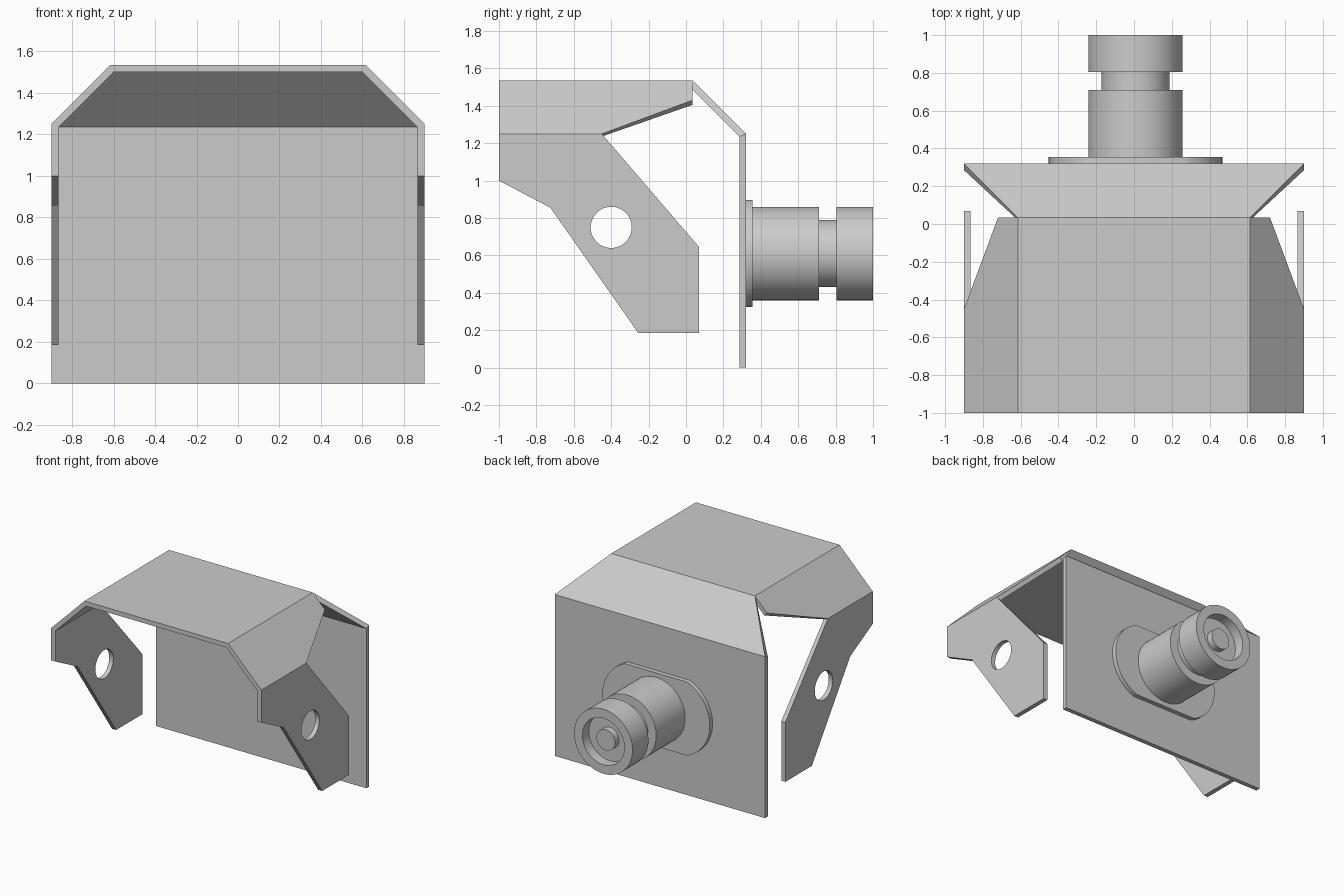
import bpy, bmesh, math

if "Cube" in bpy.data.objects:
    bpy.data.objects.remove(bpy.data.objects["Cube"])

T = 0.035                              # sheet thickness
M = T * math.tan(math.radians(22.5))   # mitre shift at a 45 degree fold
D = T * math.sqrt(0.5)                 # axis shift of a 45 degree panel
CX, CZ = 0.008, 0.61                   # connector axis


def finish(name, bm, smooth=False):
    bmesh.ops.remove_doubles(bm, verts=bm.verts, dist=1e-5)
    bmesh.ops.recalc_face_normals(bm, faces=bm.faces)
    mesh = bpy.data.meshes.new(name)
    bm.to_mesh(mesh)
    bm.free()
    ob = bpy.data.objects.new(name, mesh)
    bpy.context.collection.objects.link(ob)
    if smooth:
        bpy.ops.object.select_all(action='DESELECT')
        ob.select_set(True)
        bpy.context.view_layer.objects.active = ob
        bpy.ops.object.shade_smooth_by_angle(angle=math.radians(30))
    return ob


def panel(name, outer, inner, smooth=False):
    """Solid plate between two matching outlines."""
    bm = bmesh.new()
    a = [bm.verts.new(p) for p in outer]
    b = [bm.verts.new(p) for p in inner]
    bm.faces.new(a)
    bm.faces.new(b[::-1])
    n = len(a)
    for i in range(n):
        j = (i + 1) % n
        bm.faces.new((a[i], b[i], b[j], a[j]))
    return finish(name, bm, smooth)


def mirror_x(ob):
    mod = ob.modifiers.new("mirror", 'MIRROR')
    mod.use_mirror_merge = False


def strip(w0, y0, z0, w1, y1, z1):
    return [(-w0, y0, z0), (w0, y0, z0), (w1, y1, z1), (-w1, y1, z1)]


W, R = 0.9, 0.615          # half widths at the wall and at the roof
ZF, ZT = 1.25, 1.535       # fold height and roof height
YB, YR, YF = 0.32, 0.035, -1.0

# Back plate, sloped back and roof, mitred along the folds
panel("back_plate", strip(W, YB, 0, W, YB, ZF),
      strip(W, YB - T, 0, W, YB - T, ZF - M))
panel("back_slope", strip(W, YB, ZF, R, YR, ZT),
      strip(W, YB - T, ZF - M, R, YR - M, ZT - T))
panel("roof", strip(R, YF, ZT, R, YR, ZT),
      strip(R - M, YF, ZT - T, R - M, YR - M, ZT - T))

# Sloped shoulders
shoulder = panel("side_slope",
                 [(R, YF, ZT), (R, YR, ZT), (0.72, YR, 1.43), (W, -0.45, ZF), (W, YF, ZF)],
                 [(R - M, YF, ZT - T), (R - M, YR, ZT - T), (0.72 - D, YR, 1.43 - D),
                  (W - T, -0.45, ZF - M), (W - T, YF, ZF - M)])
mirror_x(shoulder)

# Side ears with a round hole
ear = [(-1, ZF), (-0.45, ZF), (0.07, 0.645), (0.07, 0.185),
       (-0.255, 0.185), (-0.725, 0.855), (-1, 1.0)]
side = panel("side_ear", [(W, y, z) for y, z in ear],
             [(W - T, y, z - M if z == ZF else z) for y, z in ear])
ring = [(-0.4 + 0.11 * math.cos(i * math.tau / 48), 0.75 + 0.11 * math.sin(i * math.tau / 48))
        for i in range(48)]
cutter = panel("hole_cutter", [(1.0, y, z) for y, z in ring], [(0.75, y, z) for y, z in ring])
cutter.hide_render = True
cutter.hide_viewport = True
cut = side.modifiers.new("hole", 'BOOLEAN')
cut.operation = 'DIFFERENCE'
cut.solver = 'EXACT'
cut.object = cutter
mirror_x(side)

# Flange: rounded ends, flat top and bottom
h, r = 0.285, 0.306
half = math.asin(h / r)
outline = []
for s in (0, math.pi):
    for i in range(25):
        a = s - half + 2 * half * i / 24
        outline.append((CX + (0.46 - r) * math.cos(s) + r * math.cos(a), CZ + r * math.sin(a)))
panel("connector_flange", [(x, 0.355, z) for x, z in outline],
      [(x, YB, z) for x, z in outline], True)

# Turned connector: body, groove, head, recess and centre pin
profile = [(0, YB), (0.25, YB), (0.25, 0.71), (0.18, 0.71), (0.18, 0.805), (0.25, 0.805),
           (0.25, 1.0), (0.18, 1.0), (0.18, 0.92), (0.08, 0.92), (0.08, 0.97), (0, 0.97)]
bm = bmesh.new()
vs = [bm.verts.new((CX + rad, y, CZ)) for rad, y in profile]
es = [bm.edges.new(p) for p in zip(vs, vs[1:])]
bmesh.ops.spin(bm, geom=vs + es, cent=(CX, 0, CZ), axis=(0, 1, 0),
               angle=math.tau, steps=64, use_merge=True)
finish("connector_body", bm, True)
